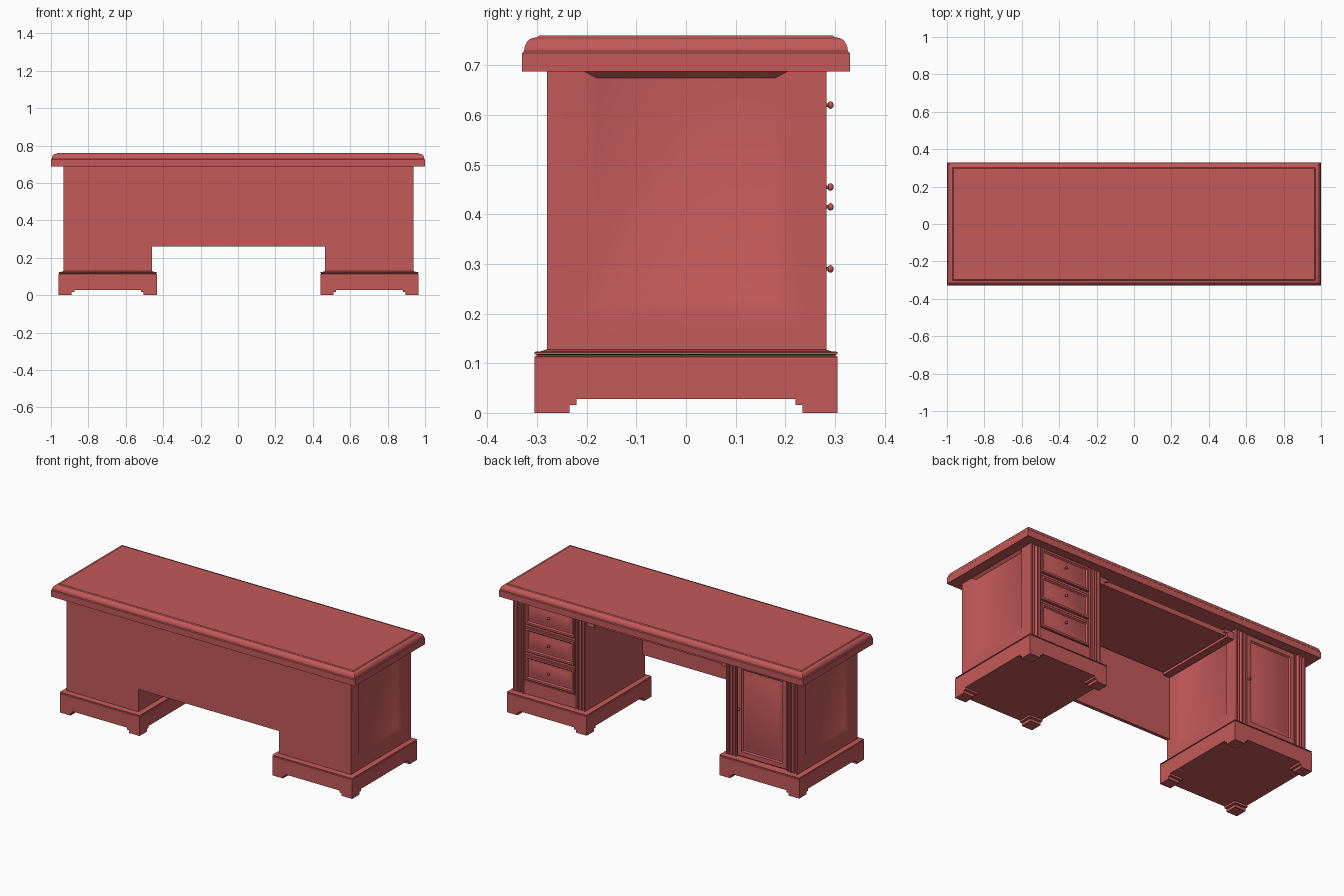
import bpy, bmesh, math

if "Cube" in bpy.data.objects:
    bpy.data.objects.remove(bpy.data.objects["Cube"])

wood = bpy.data.materials.new("red_wood")
wood.diffuse_color = (0.55, 0.1, 0.1, 1)
wood.use_nodes = True
wood.node_tree.nodes["Principled BSDF"].inputs["Base Color"].default_value = wood.diffuse_color


def finish(name, bm):
    bmesh.ops.recalc_face_normals(bm, faces=bm.faces)
    me = bpy.data.meshes.new(name)
    bm.to_mesh(me)
    bm.free()
    me.materials.append(wood)
    ob = bpy.data.objects.new(name, me)
    bpy.context.collection.objects.link(ob)
    bpy.ops.object.select_all(action='DESELECT')
    ob.select_set(True)
    bpy.context.view_layer.objects.active = ob
    bpy.ops.object.shade_smooth_by_angle(angle=math.radians(32))
    return ob


def skin(name, rings):
    """Join equal-length point rings, closing both ends."""
    bm = bmesh.new()
    vs = [[bm.verts.new(p) for p in r] for r in rings]
    n = len(vs[0])
    for a, b in zip(vs, vs[1:]):
        for i in range(n):
            j = (i + 1) % n
            bm.faces.new((a[i], a[j], b[j], b[i]))
    bm.faces.new(vs[0][::-1])
    bm.faces.new(vs[-1])
    return finish(name, bm)


def loft(name, axis, rings):
    """Rectangles (pos, a0, a1, b0, b1) stacked along an axis."""
    def pt(p, a, b):
        return {'x': (p, a, b), 'y': (a, p, b), 'z': (a, b, p)}[axis]
    return skin(name, [[pt(p, a0, b0), pt(p, a1, b0), pt(p, a1, b1), pt(p, a0, b1)]
                       for p, a0, a1, b0, b1 in rings])


def box(name, x0, x1, y0, y1, z0, z1):
    return loft(name, 'z', [(z0, x0, x1, y0, y1), (z1, x0, x1, y0, y1)])


def raised_front(name, x0, x1, z0, z1, m):
    """Drawer or door front: flat margin m, groove, raised field."""
    steps = [(0.26, 0), (0.278, 0), (0.281, 0.003), (0.281, m), (0.273, m + 0.006),
             (0.273, m + 0.009), (0.281, m + 0.026)]
    loft(name, 'y', [(y, x0 + i, x1 - i, z0 + i, z1 - i) for y, i in steps])


def knob(name, x, z):
    prof = [(0.006, 0.278), (0.006, 0.281), (0.0035, 0.283), (0.0035, 0.286), (0.006, 0.287),
            (0.0075, 0.290), (0.0075, 0.292), (0.006, 0.295), (0.003, 0.297)]
    skin(name, [[(x + r * math.cos(t * math.pi / 8), y, z + r * math.sin(t * math.pi / 8))
                 for t in range(16)] for r, y in prof])


def pilaster(name, x0, x1):
    """Fluted strip with three half-round grooves."""
    w = x1 - x0
    pts = [(x0, 0.26), (x0, 0.283)]
    r = w * 0.11
    for k in range(3):
        c = x0 + w * (0.22 + 0.28 * k)
        for s in range(7):
            t = math.pi * s / 6
            pts.append((c - r * math.cos(t), 0.283 - 1.3 * r * math.sin(t)))
    pts += [(x1, 0.283), (x1, 0.26)]
    skin(name, [[(x, y, z) for x, y in pts] for z in (0.12, 0.69)])


# Desktop with rounded moulded edge
edge = [(0.688, 0), (0.725, 0), (0.729, 0.004)]
edge += [(0.729 + 0.027 * math.sin(t), 0.026 - 0.022 * math.cos(t))
         for t in [math.pi / 2 * k / 6 for k in range(1, 7)]]
edge += [(0.756, 0.029), (0.760, 0.034)]
loft("desktop", 'z', [(z, -1 + i, 1 - i, -0.33 + i, 0.33 - i) for z, i in edge])

for side, cx in (("left", -0.6965), ("right", 0.7025)):
    x0, x1 = cx - 0.2365, cx + 0.2365

    # Pedestal body with recessed side panels
    full = (-0.28, 0.268, 0.12, 0.69)
    outer = (-0.205, 0.205, 0.205, 0.688)
    inner = (-0.18, 0.18, 0.228, 0.675)
    d = 0.014
    left_end = [(x0 + d, *inner), (x0, *outer), (x0, *full)]
    right_end = [(x1, *full), (x1, *outer), (x1 - d, *inner)]
    if side == "right":  # plain face toward the kneehole
        left_end = left_end[2:]
    loft(side + "_pedestal", 'x', left_end + right_end)

    # Plinth with moulded top lip
    plinth = [(0.028, 0), (0.113, 0), (0.115, 0.004), (0.117, 0.004), (0.118, 0.0),
              (0.122, 0.0), (0.124, 0.004), (0.124, 0.012), (0.128, 0.024)]
    bx, by = 0.2625, 0.305
    loft(side + "_plinth", 'z',
         [(z, cx - bx + i, cx + bx - i, -by + i, by - i) for z, i in plinth])

    # Stepped bracket feet
    for sx in (-1, 1):
        for sy in (-1, 1):
            for part, s, z0, z1 in (("foot", 0.07, 0, 0.03), ("foot_step", 0.084, 0.016, 0.03)):
                xa, xb = sorted((cx + sx * bx, cx + sx * (bx - s)))
                ya, yb = sorted((sy * by, sy * (by - s)))
                box(side + "_" + part, xa, xb, ya, yb, z0, z1)

    # Fluted pilasters and bottom rail
    pilaster(side + "_pilaster_a", x0, x0 + 0.068)
    pilaster(side + "_pilaster_b", x1 - 0.068, x1)

    # Kneehole tray rail
    s = 1 if side == "right" else -1
    wall = x0 if s > 0 else x1
    for part, w, z0, z1 in (("upper", 0.065, 0.655, 0.672), ("lower", 0.045, 0.63, 0.655)):
        xa, xb = sorted((wall, wall - s * w))
        box(side + "_tray_rail_" + part, xa, xb, -0.27, 0.265, z0, z1)

# Drawers in the right pedestal
for k, z in enumerate((0.29, 0.455, 0.62)):
    raised_front("drawer_%d" % (k + 1), 0.540, 0.865, z - 0.078, z + 0.068, 0.014)
    knob("drawer_knob_%d" % (k + 1), 0.7025, z)
box("drawer_bottom_rail", 0.534, 0.871, 0.26, 0.278, 0.125, 0.206)

# Door in the left pedestal
raised_front("door", -0.861, -0.532, 0.135, 0.685, 0.03)
knob("door_knob", -0.548, 0.415)

# Modesty panel and sliding tray in the kneehole
box("modesty_panel", -0.47, 0.475, -0.278, -0.258, 0.26, 0.69)
box("sliding_tray", -0.41, 0.415, -0.25, 0.24, 0.64, 0.655)
box("tray_front", -0.41, 0.415, 0.24, 0.255, 0.638, 0.668)
